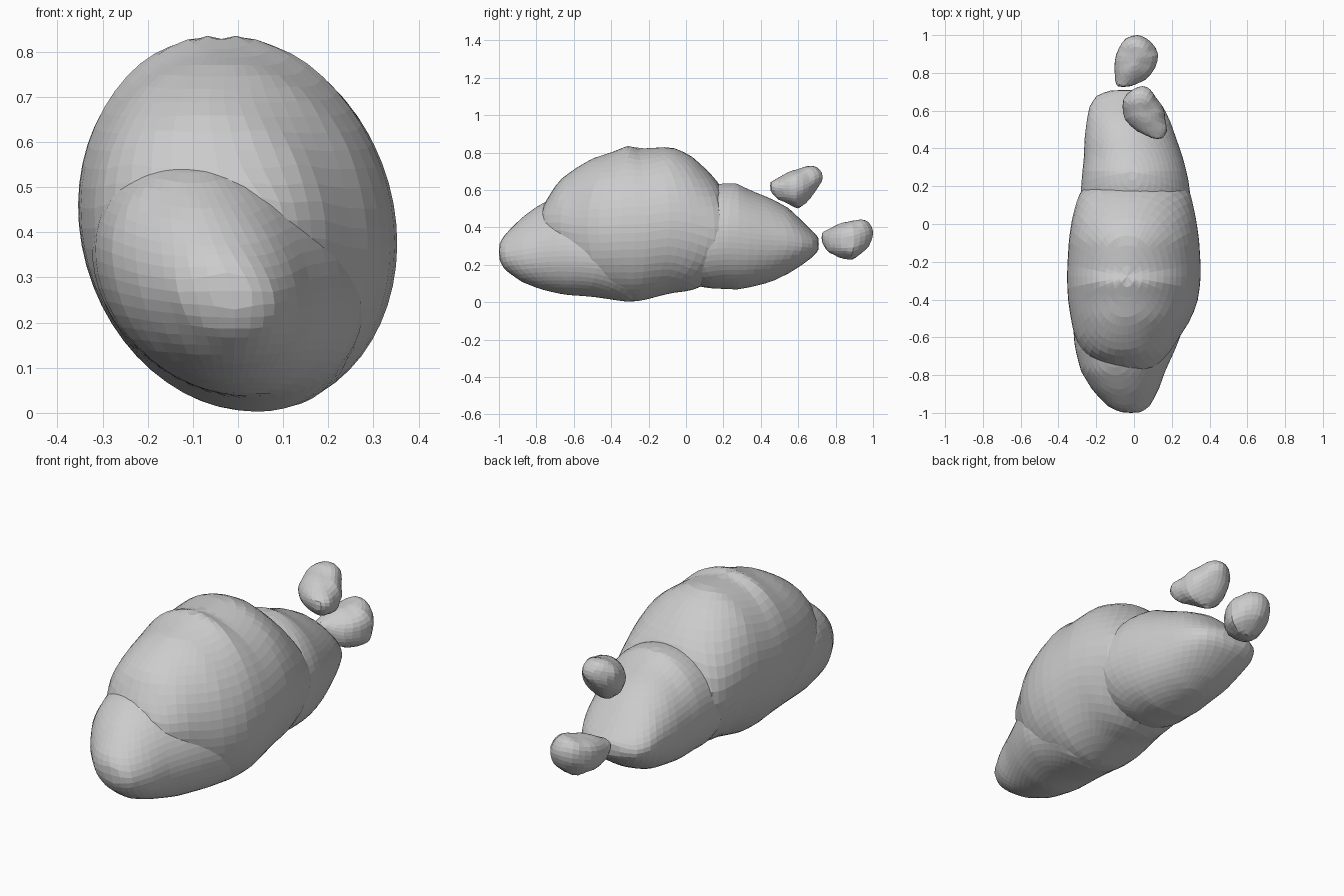
import bpy, bmesh
from math import sqrt
from mathutils import Vector, noise


def at(stations, y):
    """Cross-section limits interpolated at y."""
    for a, b in zip(stations, stations[1:]):
        if y <= b[0]:
            t = max(0.0, (y - a[0]) / (b[0] - a[0]))
            return [p + (q - p) * t for p, q in zip(a[1:], b[1:])]
    return stations[-1][1:]


def lump(name, stations, lean=0.0, segs=48, rings=28, rough=0.0, scale=8.0,
         top=2.0, keel=2.0):
    """Sphere reshaped to follow (y, xmin, xmax, zmin, zmax) sections."""
    bm = bmesh.new()
    bmesh.ops.create_uvsphere(bm, u_segments=segs, v_segments=rings, radius=1)
    y0, y1 = stations[0][0], stations[-1][0]
    for v in bm.verts:
        d = v.co.copy()
        y = y0 + (y1 - y0) * (max(-1, min(1, d.y)) + 1) / 2
        r = sqrt(d.x * d.x + d.z * d.z)
        ux, uz = (d.x / r, d.z / r) if r > 1e-4 else (0, 0)
        # fuller or leaner section above and below the middle
        e = top if uz > 0 else keel
        k = (abs(ux) ** e + abs(uz) ** e) ** (1 / e) or 1
        ux, uz = ux / k, uz / k
        xa, xb, za, zb = at(stations, y)
        # lean shifts the crest to -x and the keel to +x
        ux = ux * sqrt(1 - lean * lean) - lean * uz
        p = Vector(((xa + xb) / 2 + ux * (xb - xa) / 2, y,
                    (za + zb) / 2 + uz * (zb - za) / 2))
        n = noise.noise(p * scale)
        v.co = p + Vector((ux, 0, uz)) * n * rough
    # soften the kinks between sections
    bmesh.ops.smooth_vert(bm, verts=bm.verts, factor=0.3,
                          use_axis_x=True, use_axis_y=False, use_axis_z=True)
    me = bpy.data.meshes.new(name)
    bm.to_mesh(me)
    bm.free()
    ob = bpy.data.objects.new(name, me)
    bpy.context.collection.objects.link(ob)
    return ob


# large middle boulder
lump("middle_boulder", [
    (-.775, -.08, .07, .37, .49), (-.75, -.18, .12, .31, .54),
    (-.68, -.27, .19, .21, .65), (-.60, -.315, .24, .11, .71),
    (-.50, -.335, .305, .045, .77), (-.40, -.35, .34, .02, .80),
    (-.31, -.355, .352, .003, .84), (-.25, -.355, .355, .005, .82),
    (-.08, -.345, .345, .05, .832), (.02, -.33, .33, .06, .79),
    (.12, -.305, .31, .10, .70), (.185, -.28, .295, .15, .625),
    (.22, -.15, .15, .28, .52)], lean=.1)

# low front boulder
lump("front_boulder", [
    (-1.0, -.06, .03, .23, .31), (-.97, -.135, .08, .175, .36),
    (-.88, -.22, .13, .11, .45), (-.78, -.282, .165, .07, .525),
    (-.65, -.315, .225, .04, .575), (-.50, -.325, .28, .03, .58),
    (-.30, -.31, .28, .0, .57), (-.15, -.20, .20, .05, .40)], lean=.2)

# tapering rear boulder
lump("rear_boulder", [
    (-.15, -.05, .05, .30, .40), (0, -.25, .26, .10, .58),
    (.12, -.286, .30, .075, .62), (.20, -.28, .295, .072, .637),
    (.27, -.275, .28, .067, .637), (.35, -.265, .26, .082, .595),
    (.45, -.263, .225, .107, .557), (.55, -.25, .19, .155, .503),
    (.62, -.237, .155, .20, .435), (.68, -.20, .10, .245, .375),
    (.71, -.12, .02, .28, .345)], lean=.05, keel=2.1)

# two loose fragments floating behind
lump("upper_fragment", [
    (.45, .10, .15, .60, .65), (.49, .02, .175, .55, .67),
    (.55, -.05, .17, .525, .69), (.60, -.065, .16, .505, .715),
    (.65, -.06, .13, .54, .73), (.70, -.04, .095, .61, .72),
    (.73, .03, .06, .65, .69)], lean=.05, segs=24, rings=16, rough=.012,
    scale=14, top=2.2)
lump("lower_fragment", [
    (.725, -.09, -.03, .32, .37), (.76, -.105, .065, .265, .388),
    (.82, -.105, .115, .235, .415), (.89, -.095, .135, .225, .442),
    (.94, -.08, .11, .26, .442), (.98, -.04, .07, .30, .425),
    (1.0, .0, .04, .35, .39)], lean=.05, segs=24, rings=16, rough=.012,
    scale=14, top=2.2)
